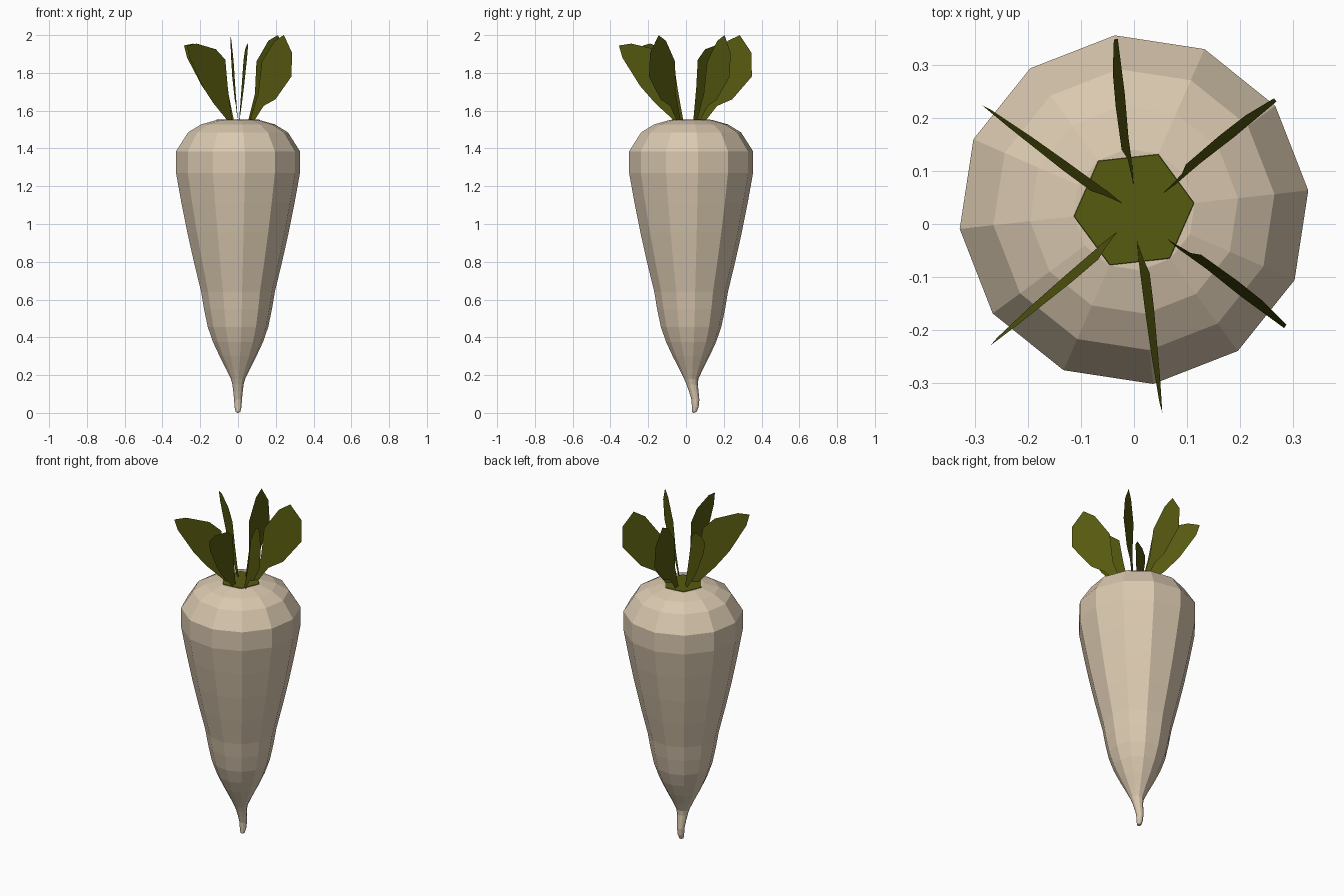
import bpy, bmesh, math
from mathutils import Vector

if "Cube" in bpy.data.objects:
    bpy.data.objects.remove(bpy.data.objects["Cube"])


def material(name, rgb):
    m = bpy.data.materials.new(name)
    m.diffuse_color = (*rgb, 1)
    m.use_nodes = True
    m.node_tree.nodes["Principled BSDF"].inputs["Base Color"].default_value = m.diffuse_color
    return m


ROOT = material("pale beige", (0.70, 0.58, 0.43))
GREEN = material("leaf green", (0.095, 0.103, 0.005))


def finish(name, bm, mat):
    me = bpy.data.meshes.new(name)
    bm.to_mesh(me)
    bm.free()
    me.materials.append(mat)
    ob = bpy.data.objects.new(name, me)
    bpy.context.collection.objects.link(ob)
    return ob


def ring(bm, r, z, cy, n):
    a0 = math.radians(6.3)
    return [bm.verts.new((r * math.cos(a0 + 2 * math.pi * i / n),
                          cy + r * math.sin(a0 + 2 * math.pi * i / n), z))
            for i in range(n)]


# Root: twelve-sided lathe with a bent tail (radius, height, centre y)
C = 0.027
profile = [(0.012, 0.005, 0.044), (0.018, 0.03, 0.049), (0.021, 0.07, 0.05),
           (0.025, 0.11, 0.042), (0.030, 0.15, 0.033), (0.038, 0.18, 0.028),
           (0.062, 0.23, C), (0.098, 0.30, C), (0.133, 0.375, C), (0.161, 0.455, C),
           (0.181, 0.55, C), (0.196, 0.64, C), (0.235, 0.80, C), (0.270, 0.955, C),
           (0.302, 1.115, C), (0.330, 1.27, C), (0.330, 1.385, C),
           (0.266, 1.485, C), (0.197, 1.527, C), (0.115, 1.55, C)]
bm = bmesh.new()
rings = [ring(bm, r, z, cy, 12) for r, z, cy in profile]
for a, b in zip(rings, rings[1:]):
    for i in range(12):
        j = (i + 1) % 12
        bm.faces.new((a[i], a[j], b[j], b[i]))
tip = bm.verts.new((0, 0.04, 0))
for i in range(12):
    bm.faces.new((tip, rings[0][(i + 1) % 12], rings[0][i]))
bm.faces.new(rings[-1])
finish("root", bm, ROOT)

# Crown: six-sided green patch on top of the root
bm = bmesh.new()
low, high = ring(bm, 0.116, 1.545, C, 6), ring(bm, 0.113, 1.553, C, 6)
for i in range(6):
    j = (i + 1) % 6
    bm.faces.new((low[i], low[j], high[j], high[i]))
bm.faces.new(high)
finish("crown", bm, GREEN)

# Leaves: thin flat blades, two outlines (distance outwards, height)
UPRIGHT = [(0.05, 1.54), (0.08, 1.54), (0.15, 1.625), (0.235, 1.66), (0.345, 1.78),
           (0.345, 1.905), (0.28, 2.0), (0.214, 1.97), (0.126, 1.86), (0.107, 1.69)]
SPREAD = [(0.035, 1.54), (0.06, 1.54), (0.17, 1.64), (0.25, 1.73), (0.346, 1.88),
          (0.365, 1.945), (0.30, 1.955), (0.167, 1.925), (0.10, 1.87), (0.075, 1.72)]
# base and outermost point of each leaf in plan
leaves = [(UPRIGHT, (0.0, 0.07), (-0.04, 0.347)), (UPRIGHT, (0.052, 0.055), (0.262, 0.238)),
          (UPRIGHT, (0.06, -0.027), (0.288, -0.188)), (SPREAD, (0.005, -0.03), (0.053, -0.355)),
          (SPREAD, (-0.03, -0.013), (-0.27, -0.228)), (SPREAD, (-0.02, 0.038), (-0.286, 0.224))]
for k, (outline, p0, p1) in enumerate(leaves):
    p0, p1 = Vector(p0), Vector(p1)
    side = Vector((p0.y - p1.y, p1.x - p0.x)).normalized()
    s0 = outline[0][0]
    s1 = max(s for s, z in outline)
    bm = bmesh.new()
    vs = []
    for s, z in outline:
        t = (s - s0) / (s1 - s0)
        p = p0.lerp(p1, t) + side * 0.06 * (z - 1.54 - 0.4 * t)
        vs.append(bm.verts.new((p.x, p.y, z)))
    bm.faces.new(vs)
    finish(f"leaf_{k + 1}", bm, GREEN)
